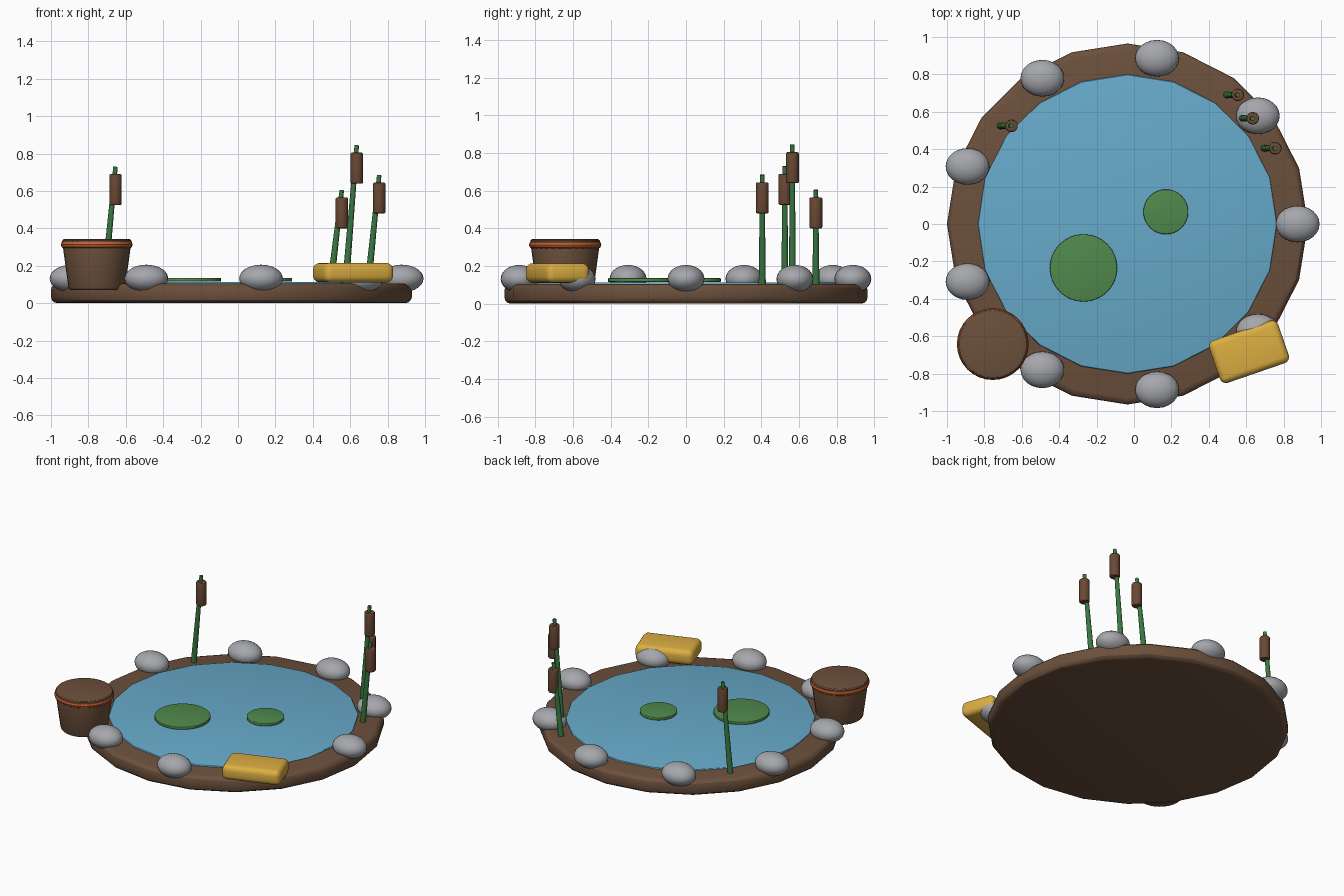
import bpy
import math
from mathutils import Vector

cube = bpy.data.objects.get("Cube")
if cube:
    bpy.data.objects.remove(cube, do_unlink=True)


def material(name, srgb):
    lin = [((c / 255 + 0.055) / 1.055) ** 2.4 for c in srgb]
    m = bpy.data.materials.new(name)
    m.use_nodes = True
    m.diffuse_color = (*lin, 1)
    m.node_tree.nodes["Principled BSDF"].inputs["Base Color"].default_value = (*lin, 1)
    return m


soil = material("soil brown", (108, 80, 60))
cattail = material("cattail brown", (107, 72, 52))
water_blue = material("water blue", (103, 170, 202))
stone = material("stone grey", (165, 167, 172))
leaf = material("leaf green", (80, 138, 76))
stem_green = material("stem green", (58, 120, 66))
clay = material("clay orange", (196, 98, 48))
sponge = material("warm yellow", (220, 174, 66))


def finish(name, mat, bevel=0, segments=3):
    """Name, colour, bevel and smooth the active primitive."""
    ob = bpy.context.object
    ob.name = name
    ob.data.materials.append(mat)
    if bevel:
        mod = ob.modifiers.new("rounded edges", "BEVEL")
        mod.width, mod.segments = bevel, segments
        mod.limit_method = "ANGLE"
        bpy.ops.object.modifier_apply(modifier=mod.name)
    bpy.ops.object.shade_smooth_by_angle()
    return ob


def frustum(name, mat, low, high, r1, r2, sides, bevel=0):
    """Round solid running from the point low to the point high."""
    low, high = Vector(low), Vector(high)
    axis = high - low
    bpy.ops.mesh.primitive_cone_add(
        vertices=sides, radius1=r1, radius2=r2, depth=axis.length,
        location=(low + high) / 2,
        rotation=axis.to_track_quat("Z", "Y").to_euler())
    return finish(name, mat, bevel)


def disc(name, mat, x, y, z1, z2, r1, r2, sides, bevel=0):
    return frustum(name, mat, (x, y, z1), (x, y, z2), r1, r2, sides, bevel)


CX = -0.035

# Earth bank and water surface
disc("pond_bank", soil, CX, 0, 0, 0.105, 0.965, 0.965, 20, 0.035)
disc("pond_water", water_blue, CX, 0, 0.06, 0.113, 0.8, 0.8, 20, 0.006)

# Ring of stones
for i in range(9):
    a = math.tau * i / 9
    bpy.ops.mesh.primitive_uv_sphere_add(
        segments=24, ring_count=14, radius=1,
        location=(CX + 0.91 * math.cos(a), 0.9 * math.sin(a), 0.132))
    bpy.context.object.scale = (0.117, 0.098, 0.074)
    finish(f"stone_{i + 1}", stone)

# Lily pads
disc("large_lily_pad", leaf, -0.27, -0.235, 0.115, 0.136, 0.18, 0.18, 32, 0.005)
disc("small_lily_pad", leaf, 0.17, 0.065, 0.115, 0.136, 0.12, 0.12, 32, 0.005)

# Cattails: leaning stem with an upright seed head
for i, (x, y, tip) in enumerate([(-0.655, 0.525, 0.73), (0.555, 0.69, 0.605),
                                 (0.635, 0.565, 0.845), (0.755, 0.405, 0.685)]):
    frustum(f"cattail_stem_{i + 1}", stem_green,
            (x - 0.06, y, 0.095), (x, y, tip), 0.019, 0.012, 12)
    disc(f"cattail_head_{i + 1}", cattail, x, y, tip - 0.205, tip - 0.04,
         0.034, 0.034, 14, 0.008)

# Plant pot with clay rim
disc("pot_body", soil, -0.755, -0.642, 0.07, 0.343, 0.15, 0.187, 28, 0.014)
bpy.ops.mesh.primitive_torus_add(
    major_segments=32, minor_segments=10, major_radius=0.17, minor_radius=0.022,
    location=(-0.755, -0.642, 0.313))
finish("pot_rim", clay)

# Rounded yellow block
bpy.ops.mesh.primitive_cube_add(size=1, location=(0.615, -0.683, 0.163),
                                rotation=(0, 0, math.radians(19)))
bpy.context.object.scale = (0.39, 0.24, 0.104)
bpy.ops.object.transform_apply(location=False, rotation=False, scale=True)
finish("yellow_block", sponge, 0.035, 4)
